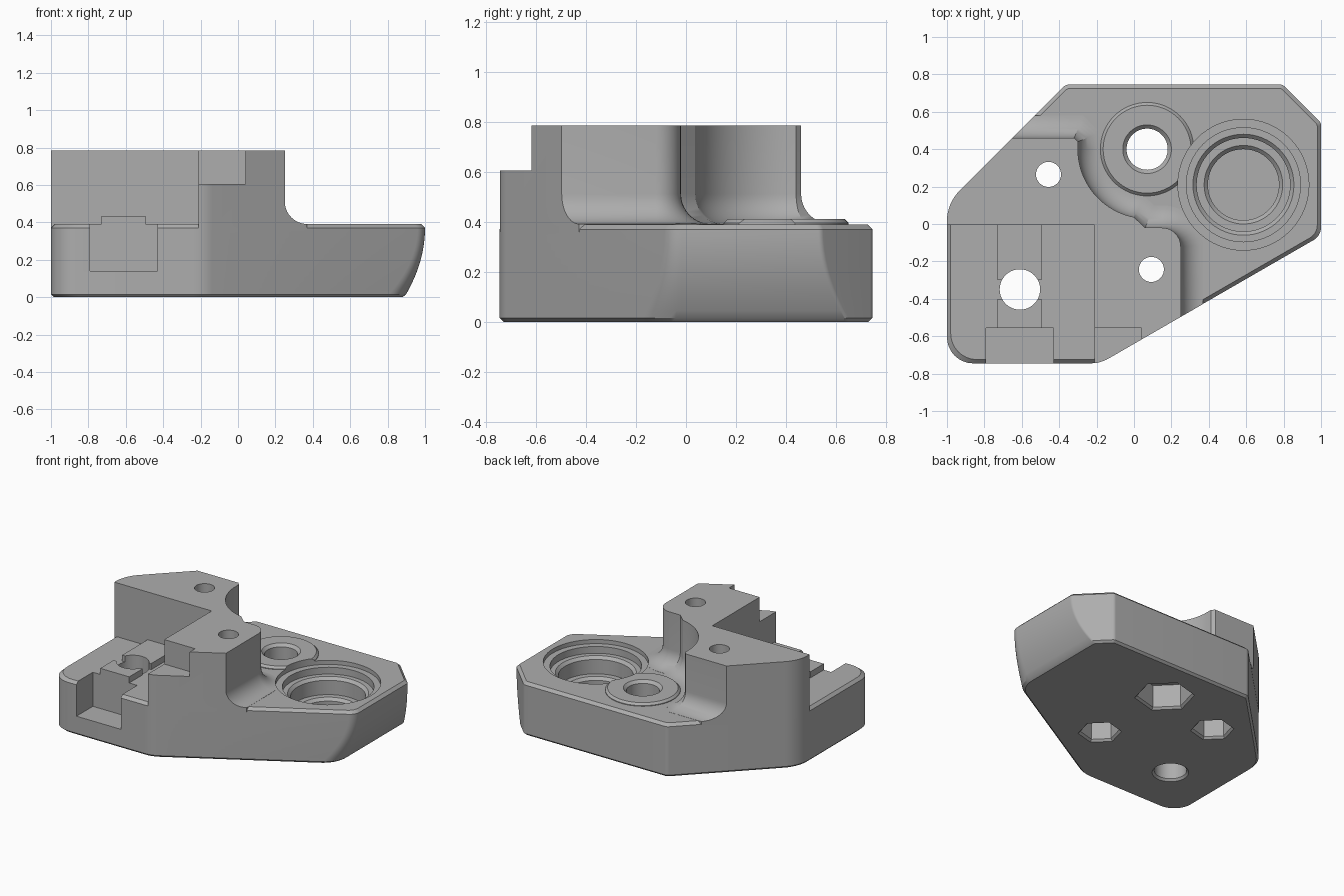
import bpy
import bmesh
from math import sin, cos, pi, tan, radians
from mathutils import Vector

if "Cube" in bpy.data.objects:
    bpy.data.objects.remove(bpy.data.objects["Cube"])

grey = bpy.data.materials.new("warm grey plastic")
grey.use_nodes = True
grey.diffuse_color = (0.42, 0.42, 0.42, 1)
grey.node_tree.nodes["Principled BSDF"].inputs["Base Color"].default_value = (0.42, 0.42, 0.42, 1)

BASE_TOP, TOWER_TOP, FILLET = 0.39, 0.785, 0.12


def loft(name, rings):
    """Closed solid through rings of equal point count, capped at both ends."""
    bm = bmesh.new()
    rows = [[bm.verts.new(p) for p in ring] for ring in rings]
    n = len(rows[0])
    for a, b in zip(rows, rows[1:]):
        for i in range(n):
            j = (i + 1) % n
            bm.faces.new((a[i], a[j], b[j], b[i]))
    bm.faces.new(rows[0][::-1])
    bm.faces.new(rows[-1])
    bmesh.ops.recalc_face_normals(bm, faces=bm.faces)
    mesh = bpy.data.meshes.new(name)
    bm.to_mesh(mesh)
    bm.free()
    mesh.materials.append(grey)
    obj = bpy.data.objects.new(name, mesh)
    bpy.context.collection.objects.link(obj)
    return obj


def turned(name, x, y, profile, sides=64, turn=0):
    """Stack of regular polygons given as (radius, height) pairs."""
    angles = [turn + 2 * pi * i / sides for i in range(sides)]
    return loft(name, [[(x + r * cos(a), y + r * sin(a), z) for a in angles]
                       for r, z in profile])


def box(name, x0, x1, y0, y1, z0, z1):
    return loft(name, [[(x0, y0, z), (x1, y0, z), (x1, y1, z), (x0, y1, z)]
                       for z in (z0, z1)])


def combine(target, tool, operation):
    """Apply a boolean and drop the tool object."""
    mod = target.modifiers.new(operation, 'BOOLEAN')
    mod.operation, mod.object, mod.solver = operation, tool, 'EXACT'
    bpy.context.view_layer.objects.active = target
    bpy.ops.object.modifier_apply(modifier=mod.name)
    bpy.data.objects.remove(tool)


def offset(points, d):
    """Mitred outward offset of a counter-clockwise loop."""
    out = []
    for i, p in enumerate(points):
        e1 = (p - points[i - 1]).normalized()
        e2 = (points[(i + 1) % len(points)] - p).normalized()
        n1, n2 = Vector((e1.y, -e1.x)), Vector((e2.y, -e2.x))
        out.append(p + (n1 + n2) * d / (1 + n1.dot(n2)))
    return out


def rounded(points, radii, steps=8):
    """Replace each corner of a loop by a tangent arc."""
    out = []
    for i, (p, r) in enumerate(zip(points, radii)):
        u = (points[i - 1] - p).normalized()
        v = (points[(i + 1) % len(points)] - p).normalized()
        half = u.angle(v) / 2
        mid = (u + v).normalized()
        centre = p + mid * r / sin(half)
        a, b = u * r / tan(half) + p - centre, v * r / tan(half) + p - centre
        sweep = a.angle_signed(b)
        for k in range(steps + 1):
            t = -sweep * k / steps
            out.append(centre + Vector((a.x * cos(t) - a.y * sin(t),
                                        a.x * sin(t) + a.y * cos(t))))
    return out


def outline(z, grow=0.0, inset=0.0):
    """Body outline at height z; inset pulls in the rounded right end."""
    x = 1 - inset
    pts = [(-1, -.745), (-.182, -.745), (x, -.063 - .577 * inset),
           (x, .54 + inset), (.795, .745), (-.365, .745), (-1, .11)]
    radii = (.14, .2, .08 + inset, .03, .03, .04, .24)
    loop = rounded(offset([Vector(p) for p in pts], grow), radii)
    return [(p.x, p.y, z) for p in loop]


# Base plate: chamfered rims and a right end that curves inward underneath
rings = [outline(0, -.015, .105)]
for k in range(13):
    z = .015 + (.355 * k / 12)
    rings.append(outline(z, 0, .11 * (1 - z / .37) ** 2))
rings.append(outline(BASE_TOP, -.02))
body = loft("bracket_body", rings)

# Raised L-shaped tower with a cove fillet around its foot
edge = [(.25, -1.3)]
edge += [(.15 + .1 * cos(a), -.12 + .1 * sin(a)) for a in [pi / 2 * k / 8 for k in range(9)]]
edge += [(.06, -.02)]
edge += [(.07 + .37 * cos(a), .40 + .37 * sin(a))
         for a in [radians(259 - 79 * k / 20) for k in range(21)]]
edge += [(-.30, .44), (-.32, .46), (-1.6, .46), (-1.6, -1.3)]
edge = [Vector(p) for p in edge]
rows = [(FILLET, .36)]
for k in range(11):
    a = pi / 2 * (1 - k / 10)
    rows.append((FILLET * (1 - cos(a)), BASE_TOP + .001 + FILLET * (1 - sin(a))))
rows.append((0, TOWER_TOP))
tower = loft("tower", [[(p.x, p.y, z) for p in offset(edge, d)] for d, z in rows])
combine(tower, loft("clip", [outline(.2, .0008), outline(1, .0008)]), 'INTERSECT')
combine(tower, box("corner_cut", -1.3, -.21, -1.3, -.005, .3, 1), 'DIFFERENCE')
combine(tower, box("step_cut", -.4, .04, -1.3, -.555, .605, 1), 'DIFFERENCE')
combine(body, tower, 'UNION')

# Locating ridge, split at the hole, and the front pocket
for y0, y1 in ((-.6, -.40), (-.30, .02)):
    combine(body, box("ridge", -.73, -.495, y0, y1, .35, .435), 'UNION')
combine(body, box("front_pocket", -.79, -.43, -1, -.555, .14, .6), 'DIFFERENCE')

# Raised washer seat and its bolt hole
combine(body, turned("washer_seat", .07, .40, [(.25, .35), (.25, .395), (.235, .41)]), 'UNION')
combine(body, turned("bolt_hole", .07, .40, [(.11, -.1), (.11, .39), (.135, .415), (.135, .5)]),
        'DIFFERENCE')

# Stepped blind bearing recess
recess = [(.19, .13), (.19, .165), (.21, .185), (.25, .185), (.25, .29), (.27, .31),
          (.305, .31), (.305, .36), (.35, .36), (.35, .5)]
combine(body, turned("bearing_recess", .585, .21, recess), 'DIFFERENCE')

# Small screw holes through the tower, and the hole through the ridge
for x, y in ((-.457, .265), (.093, -.243)):
    combine(body, turned("screw_hole", x, y, [(.067, -.1), (.067, 1)], 32), 'DIFFERENCE')
combine(body, turned("ridge_hole", -.61, -.35, [(.14, -.02), (.108, .015), (.108, .6)]),
        'DIFFERENCE')

# Hexagonal nut traps in the underside
for x, y, r, depth in ((.07, .40, .185, .18), (-.457, .265, .13, .2), (.093, -.243, .13, .2)):
    trap = [(r + .035, -.02), (r, .015), (r, depth)]
    combine(body, turned("nut_trap", x, y, trap, 6, radians(135)), 'DIFFERENCE')

bpy.ops.object.select_all(action='DESELECT')
body.select_set(True)
bpy.context.view_layer.objects.active = body
bpy.ops.object.shade_smooth_by_angle(angle=radians(25))
